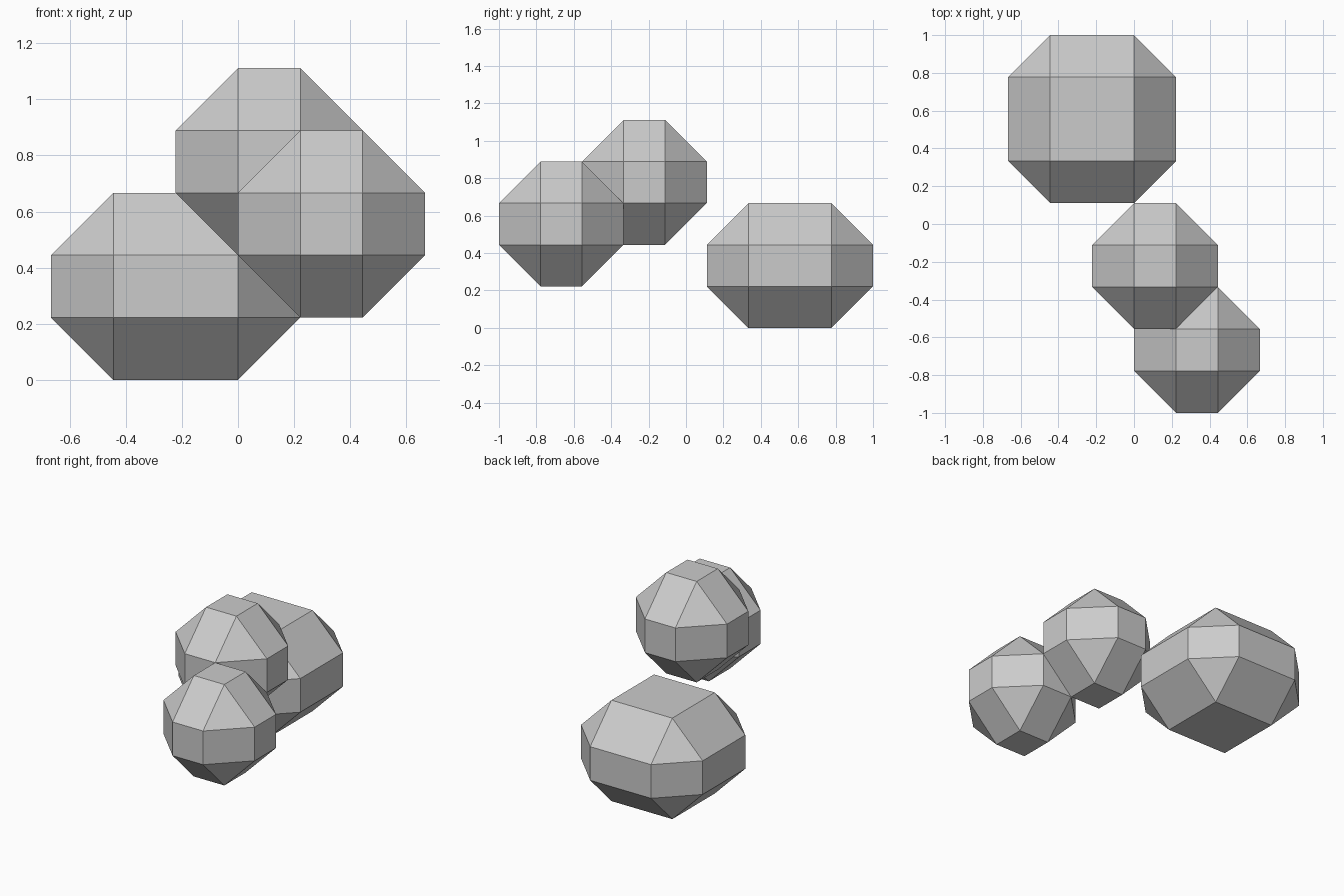
import bpy
import bmesh
from mathutils import Matrix, Vector

if "Cube" in bpy.data.objects:
    bpy.data.objects.remove(bpy.data.objects["Cube"], do_unlink=True)

U = 2 / 9  # grid unit shared by all sizes

# Single stone colour
grey = bpy.data.materials.new("stone_grey")
grey.use_nodes = True
colour = (0.6, 0.6, 0.6, 1)
grey.diffuse_color = colour
grey.node_tree.nodes["Principled BSDF"].inputs["Base Color"].default_value = colour


def boulder(name, low, size):
    """Box with every edge chamfered by one unit, flat shaded."""
    low, size = Vector(low) * U, Vector(size) * U
    bm = bmesh.new()
    bmesh.ops.create_cube(bm, size=1, matrix=Matrix.Translation(low + size / 2) @ Matrix.Diagonal(size.to_4d()))
    bmesh.ops.bevel(bm, geom=bm.edges[:], offset=U, offset_type='OFFSET',
                    segments=1, affect='EDGES', clamp_overlap=False)
    bmesh.ops.recalc_face_normals(bm, faces=bm.faces[:])
    mesh = bpy.data.meshes.new(name)
    bm.to_mesh(mesh)
    bm.free()
    mesh.materials.append(grey)
    obj = bpy.data.objects.new(name, mesh)
    bpy.context.collection.objects.link(obj)
    return obj


# Large boulder at the back, two small ones stepping forward
boulder("large_boulder", (-3, 0.5, 0), (4, 4, 3))
boulder("upper_boulder", (-1, -2.5, 2), (3, 3, 3))
boulder("front_boulder", (0, -4.5, 1), (3, 3, 3))
